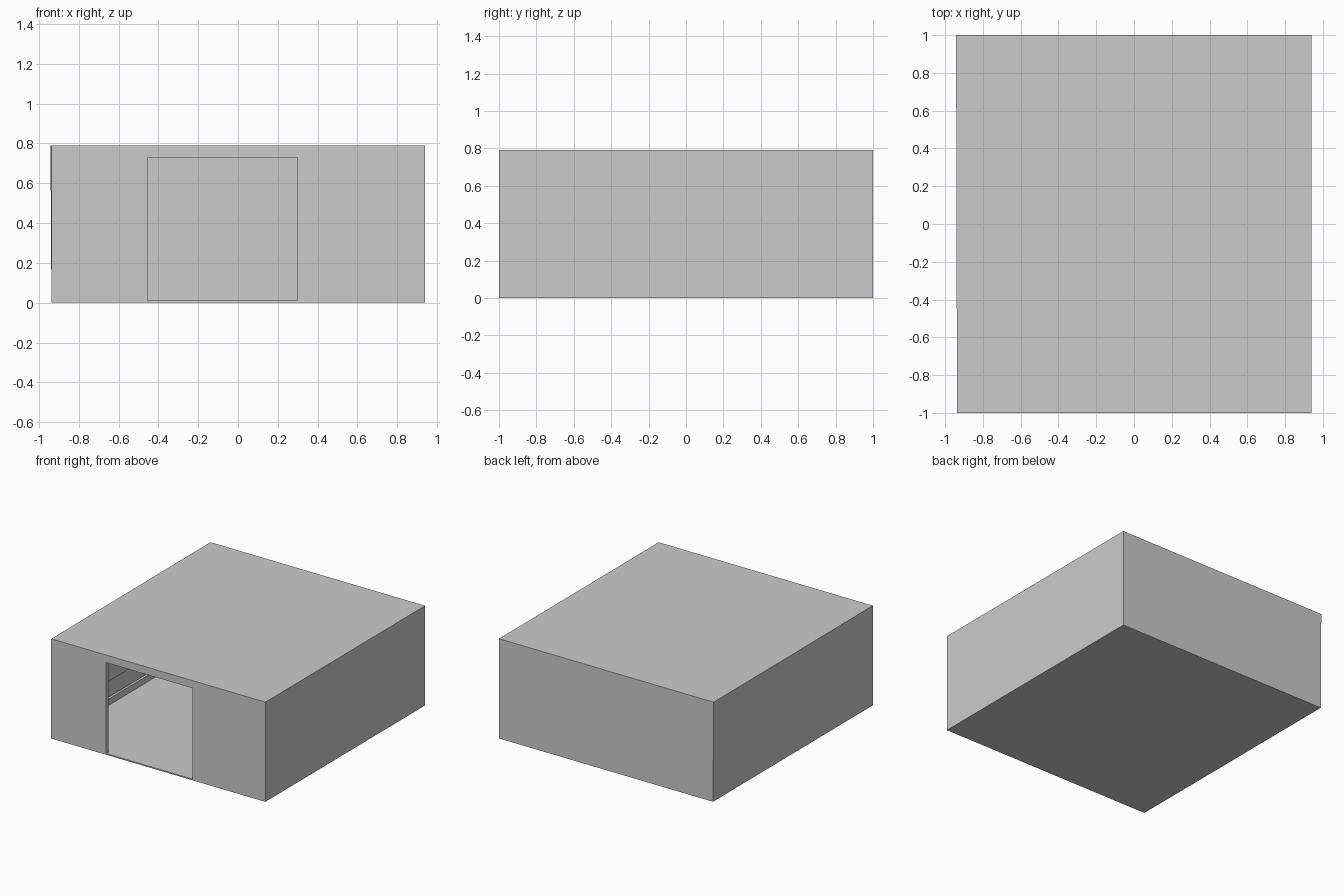
import bpy, bmesh

if "Cube" in bpy.data.objects:
    bpy.data.objects.remove(bpy.data.objects["Cube"])


def box(name, x0, x1, y0, y1, z0, z1):
    bm = bmesh.new()
    bmesh.ops.create_cube(bm, size=1)
    for v in bm.verts:
        v.co.x = x1 if v.co.x > 0 else x0
        v.co.y = y1 if v.co.y > 0 else y0
        v.co.z = z1 if v.co.z > 0 else z0
    me = bpy.data.meshes.new(name)
    bm.to_mesh(me)
    bm.free()
    ob = bpy.data.objects.new(name, me)
    bpy.context.collection.objects.link(ob)
    return ob


def cut(target, cutter):
    mod = target.modifiers.new("cut", 'BOOLEAN')
    mod.operation = 'DIFFERENCE'
    mod.solver = 'EXACT'
    mod.object = cutter
    bpy.context.view_layer.objects.active = target
    bpy.ops.object.modifier_apply(modifier=mod.name)
    bpy.data.objects.remove(cutter)


# Outer block of the building, upper back left corner leaning out slightly
building = box("building_shell", -0.937, 0.94, -1, 1, 0, 0.79)
for v in building.data.vertices:
    if v.co.x < 0 and v.co.y > 0 and v.co.z > 0.5:
        v.co.x = -0.942

# Hollow room, wide doorway, and long shallow slot low in the left wall
cut(building, box("room_cutter", -0.91, 0.91, -0.97, 0.97, 0.01, 0.765))
cut(building, box("doorway_cutter", -0.455, 0.3, -1.1, -0.9, 0.01, 0.73))
cut(building, box("slot_cutter", -0.93, -0.88, -0.8, 0.8, 0.06, 0.2))

# Open the back of the slot to the inside of the outer skin
bm = bmesh.new()
bm.from_mesh(building.data)
back = [f for f in bm.faces if abs(f.normal.x) > 0.9
        and abs(f.calc_center_median().x + 0.93) < 0.003]
bmesh.ops.delete(bm, geom=back, context='FACES')
bm.to_mesh(building.data)
bm.free()
